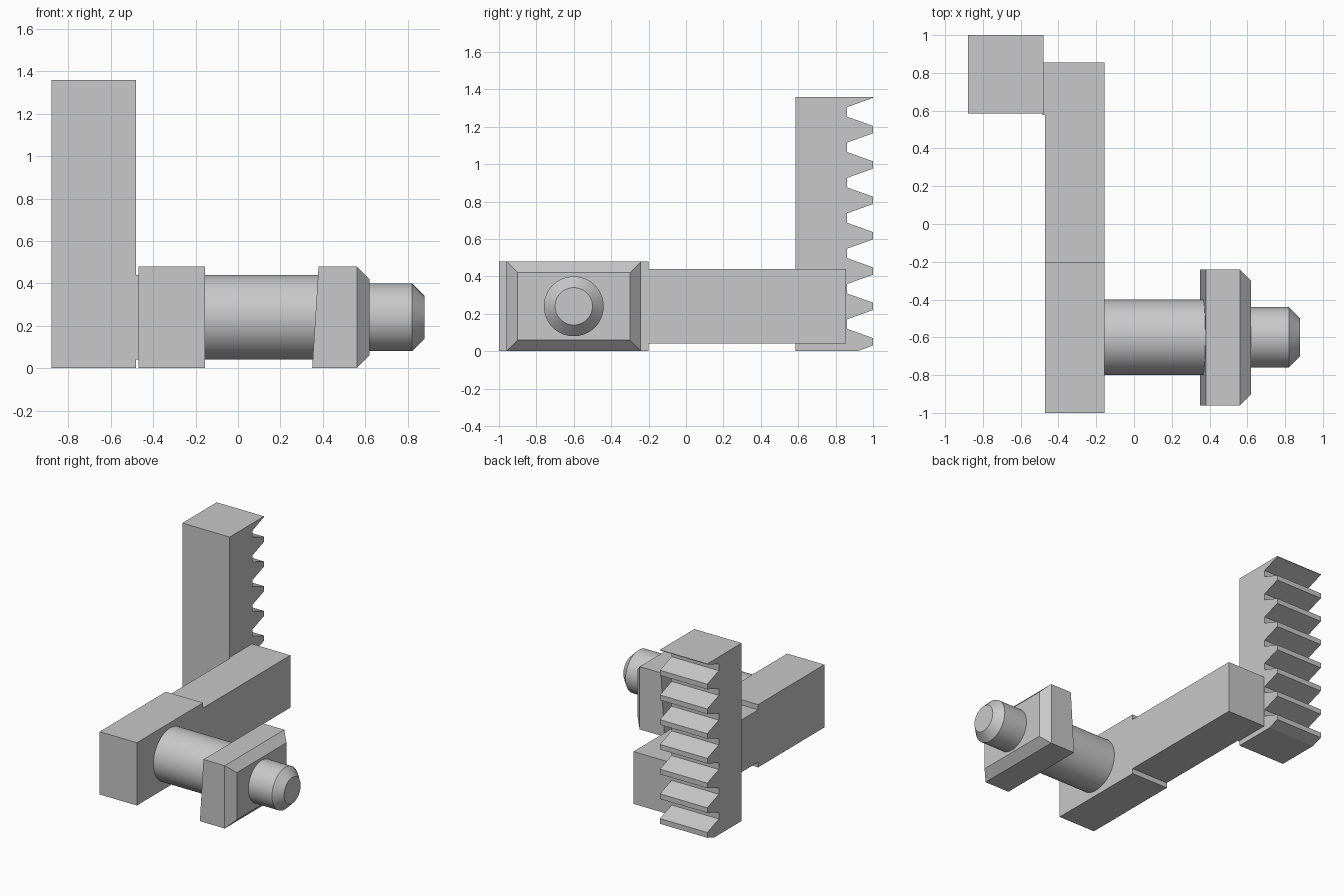
import bpy, bmesh, math

if "Cube" in bpy.data.objects:
    bpy.data.objects.remove(bpy.data.objects["Cube"])

grey = bpy.data.materials.new("plain grey")
grey.diffuse_color = (0.58, 0.58, 0.58, 1)
grey.use_nodes = True
grey.node_tree.nodes["Principled BSDF"].inputs["Base Color"].default_value = grey.diffuse_color


def finish(name, bm, smooth=False):
    bmesh.ops.recalc_face_normals(bm, faces=bm.faces[:])
    mesh = bpy.data.meshes.new(name)
    bm.to_mesh(mesh)
    bm.free()
    mesh.materials.append(grey)
    obj = bpy.data.objects.new(name, mesh)
    bpy.context.collection.objects.link(obj)
    if smooth:
        bpy.ops.object.select_all(action='DESELECT')
        obj.select_set(True)
        bpy.context.view_layer.objects.active = obj
        bpy.ops.object.shade_smooth_by_angle(angle=math.radians(30))
    return obj


def loft(name, rings, smooth=False):
    """Skin a stack of matching rings and cap both ends."""
    bm = bmesh.new()
    loops = [[bm.verts.new(p) for p in ring] for ring in rings]
    n = len(loops[0])
    for a, b in zip(loops, loops[1:]):
        for i in range(n):
            j = (i + 1) % n
            bm.faces.new((a[i], a[j], b[j], b[i]))
    bm.faces.new(loops[0])
    bm.faces.new(loops[-1])
    return finish(name, bm, smooth)


def extrude_x(name, profile, x0, x1):
    return loft(name, [[(x, y, z) for y, z in profile] for x in (x0, x1)])


def rect(y0, y1, z0, z1):
    return [(y0, z0), (y1, z0), (y1, z1), (y0, z1)]


def turned(name, stations, y, z, sides=64):
    """Round part along x from (x, radius) stations."""
    angles = [2 * math.pi * i / sides for i in range(sides)]
    return loft(name, [[(x, y + r * math.cos(a), z + r * math.sin(a)) for a in angles]
                       for x, r in stations], smooth=True)


# Toothed rack: plain front, trapezoid teeth on the back
ROOT, TIP, PITCH = 0.86, 1.0, 0.189
profile = [(0.585, 0), (0.915, 0), (TIP, 0.03)]
for i in range(7):
    z = 0.07 + i * PITCH
    profile += [(TIP, z), (ROOT, z + 0.05), (ROOT, z + 0.10), (TIP, z + 0.15)]
profile[-1] = (TIP, 1.355)
profile += [(TIP, 1.36), (0.585, 1.36)]
extrude_x("toothed_rack", profile, -0.88, -0.48)

# Arm with its thicker front block and the short joint to the rack
extrude_x("arm_block", rect(-1.0, -0.2, 0, 0.48), -0.47, -0.155)
extrude_x("arm", rect(-0.2, 0.855, 0.04, 0.44), -0.47, -0.155)
extrude_x("rack_joint", rect(0.578, 0.855, 0.04, 0.44), -0.485, -0.47)

# Shaft
turned("shaft", [(-0.155, 0.2), (0.40, 0.2)], -0.6, 0.24)

# Collar: sloped inner face, chamfered outer face
outer = rect(-0.96, -0.24, 0, 0.48)
inner = rect(-0.90, -0.30, 0.06, 0.42)
loft("collar", [
    [(0.35 + 0.03 * z / 0.48, y, z) for y, z in outer],
    [(0.56, y, z) for y, z in outer],
    [(0.62, y, z) for y, z in inner],
])

# End pin with chamfered tip
turned("end_pin", [(0.61, 0.16), (0.82, 0.16), (0.88, 0.1)], -0.6, 0.24)
